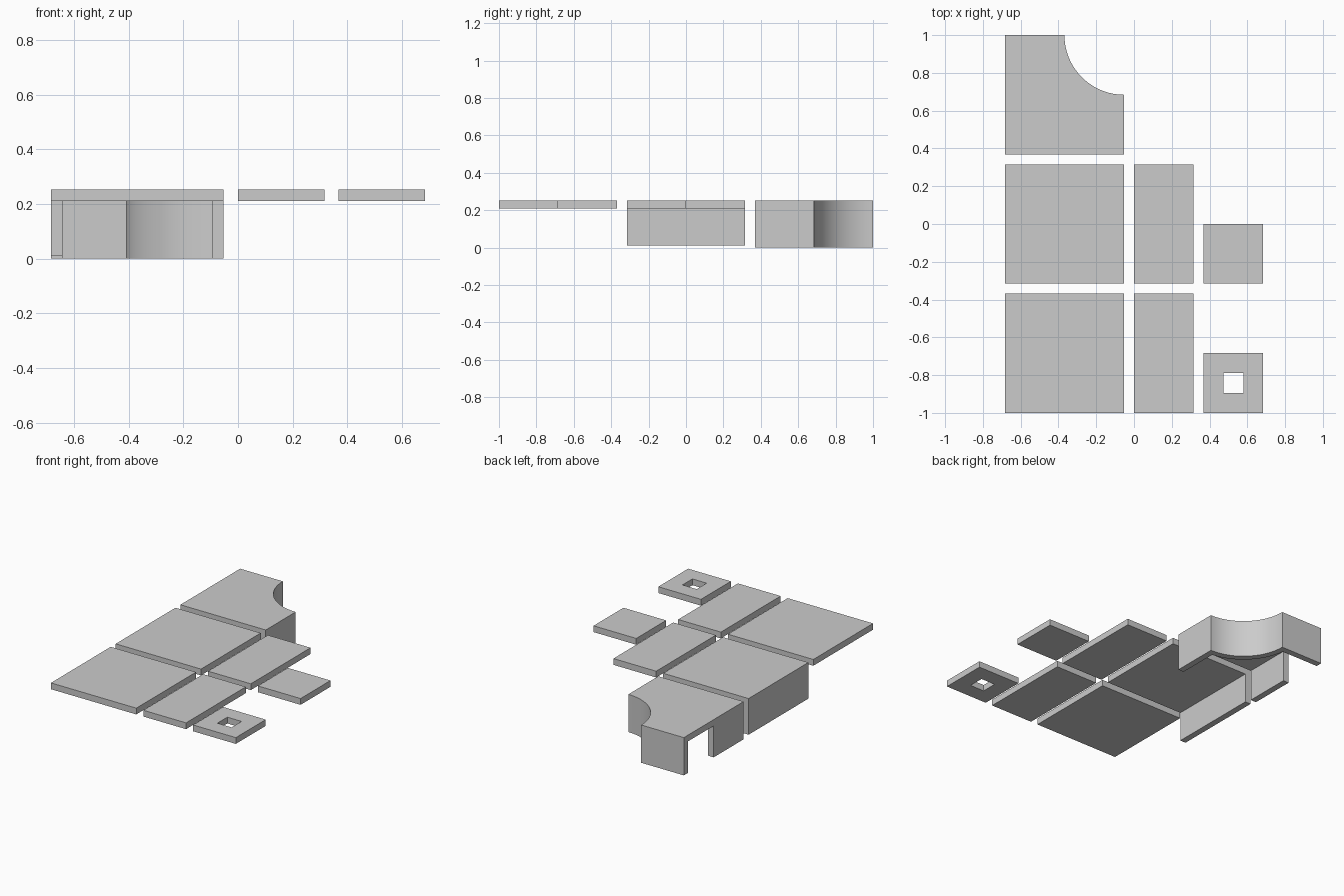
import bpy, bmesh, math

if "Cube" in bpy.data.objects:
    bpy.data.objects.remove(bpy.data.objects["Cube"])

U = 2 / 19            # layout module: the whole set is 19 modules long
BASE, TOP = 2.0, 2.4  # underside and top of the worktops
T = 0.4               # panel thickness


def prism(name, pts, z0=BASE, z1=TOP, smooth=False):
    """Extrude a flat outline (in modules) upwards into a solid."""
    bm = bmesh.new()
    face = bm.faces.new([bm.verts.new((x * U, y * U, z0 * U)) for x, y in pts])
    ext = bmesh.ops.extrude_face_region(bm, geom=[face])
    up = [v for v in ext["geom"] if isinstance(v, bmesh.types.BMVert)]
    bmesh.ops.translate(bm, verts=up, vec=(0, 0, (z1 - z0) * U))
    bmesh.ops.recalc_face_normals(bm, faces=bm.faces)
    mesh = bpy.data.meshes.new(name)
    bm.to_mesh(mesh)
    bm.free()
    obj = bpy.data.objects.new(name, mesh)
    bpy.context.collection.objects.link(obj)
    if smooth:
        bpy.ops.object.select_all(action="DESELECT")
        obj.select_set(True)
        bpy.context.view_layer.objects.active = obj
        bpy.ops.object.shade_smooth_by_angle(angle=math.radians(30))
    return obj


def box(name, x0, x1, y0, y1, z0=BASE, z1=TOP):
    return prism(name, [(x0, y0), (x1, y0), (x1, y1), (x0, y1)], z0, z1)


def arc(r, a0, a1, n=24):
    """Points round the scooped corner."""
    angles = [math.radians(a0 + (a1 - a0) * i / n) for i in range(n + 1)]
    return [(-0.5 + r * math.cos(a), 9.5 + r * math.sin(a)) for a in angles]


# Corner unit: top in three pieces, the largest with a scooped corner
box("corner_front_top", -6.5, -0.5, 3.5, 5)
box("corner_side_top", -6.5, -5, 5, 9.5)
prism("corner_scooped_top",
      [(-5, 5), (-0.5, 5)] + arc(3, 270, 180) + [(-5, 9.5)], smooth=True)

# Corner unit: curved apron with straight ends, and a separate outer support
d = math.degrees(math.asin(T / (3 + T)))
prism("corner_curved_apron",
      [(-0.5, 3.5)] + arc(3, 270, 180) + [(-6.5, 9.5), (-6.5, 9.5 - T)]
      + arc(3 + T, 180 + d, 270 - d) + [(-0.5 - T, 3.5)],
      0, BASE, smooth=True)
box("corner_side_support", -6.5, -6.5 + T, 3.5, 6.5, 0, BASE)

# Straight unit: split top and one side panel just off the ground
box("straight_wide_top", -6.5, -2.5, -3, 3)
box("straight_narrow_top", -2.5, -0.5, -3, 3)
box("straight_side_panel", -6.5, -6.5 + T, -3, 3, 0.1, BASE)

# Transition top, divided along an angled seam
seam = [(-2.5, -9.5), (-2.5, -7.5), (-1.5, -5.5), (-1.5, -3.5)]
prism("transition_wide_top", [(-6.5, -9.5)] + seam + [(-6.5, -3.5)])
prism("transition_narrow_top", [(-0.5, -3.5), (-0.5, -9.5)][::-1] + seam[::-1])

# Half-width tops
box("half_plain_top", 0, 3, -3, 3)
for i, side in enumerate(("left", "right")):
    box(f"half_split_top_{side}", 1.5 * i, 1.5 * i + 1.5, -9.5, -3.5)

# Small square tops, the second with a square hole
box("small_square_top", 3.5, 6.5, -3, 0)
holed = box("small_holed_top", 3.5, 6.5, -9.5, -6.5)
cutter = box("hole_cutter", 4.5, 5.5, -8.5, -7.5, BASE - 1, TOP + 1)
cutter.hide_render = True
cutter.hide_set(True)
cut = holed.modifiers.new("square_hole", "BOOLEAN")
cut.object = cutter
cut.operation = "DIFFERENCE"
cut.solver = "EXACT"
